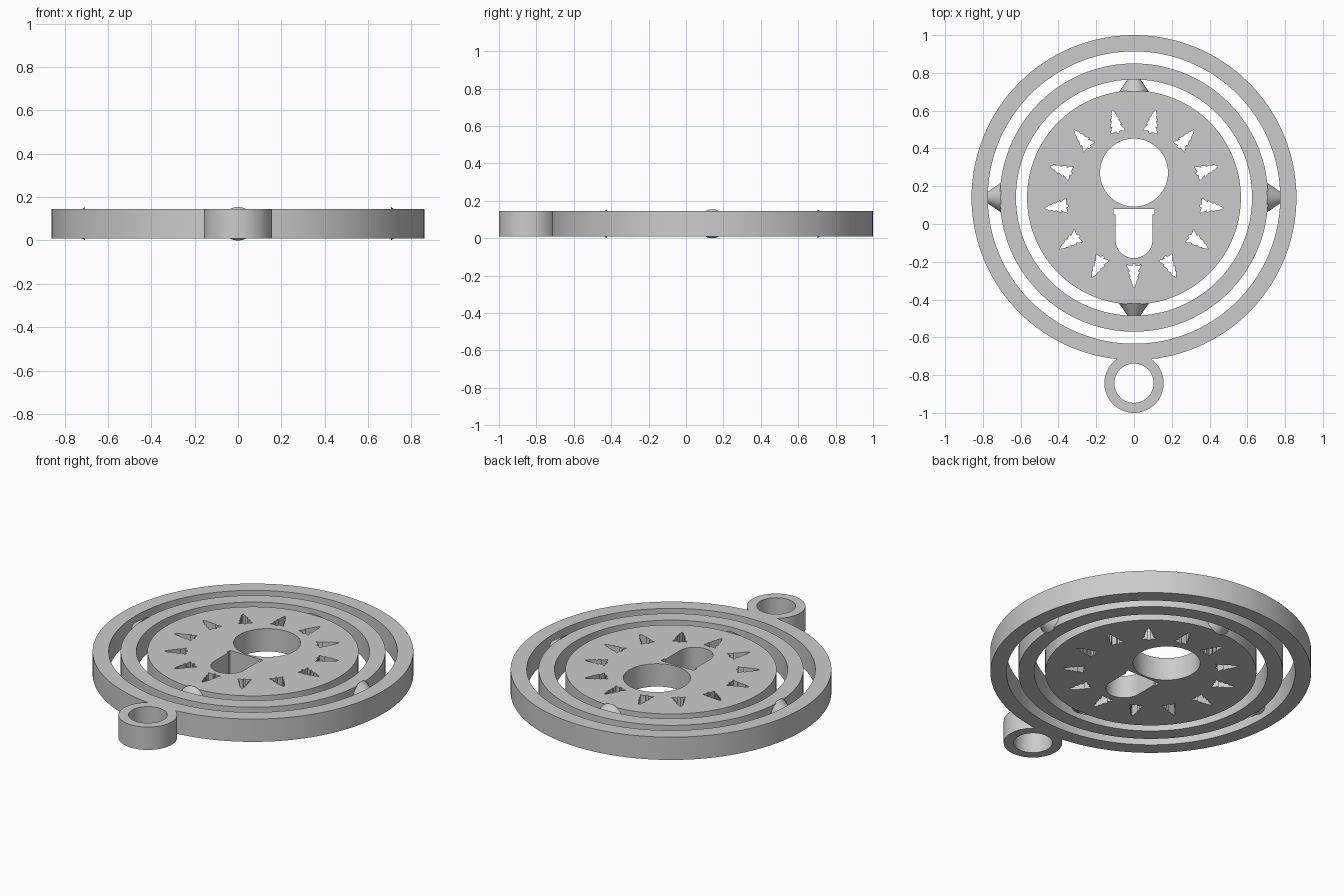
import bpy, bmesh
from math import sin, cos, pi, radians
from mathutils import Matrix, Vector

if "Cube" in bpy.data.objects:
    bpy.data.objects.remove(bpy.data.objects["Cube"])

CY = 0.14                  # centre of the nested rings
BOTTOM, TOP = 0.01, 0.145
MID = (BOTTOM + TOP) / 2

grey = bpy.data.materials.new("plain grey")
grey.use_nodes = True
grey.diffuse_color = (0.6, 0.6, 0.6, 1)
grey.node_tree.nodes["Principled BSDF"].inputs["Base Color"].default_value = (0.6, 0.6, 0.6, 1)


def circle(r, y=CY, n=128):
    return [(r * cos(2 * pi * i / n), y + r * sin(2 * pi * i / n)) for i in range(n)]


def finish(ob):
    ob.data.materials.clear()
    ob.data.materials.append(grey)
    bpy.ops.object.select_all(action='DESELECT')
    ob.select_set(True)
    bpy.context.view_layer.objects.active = ob
    bpy.ops.object.shade_smooth_by_angle(angle=radians(30))


def plate(name, outlines):
    """Flat slab: the first outline is the rim, the others are holes."""
    cu = bpy.data.curves.new(name, 'CURVE')
    cu.dimensions, cu.fill_mode = '2D', 'BOTH'
    cu.extrude = (TOP - BOTTOM) / 2
    for pts in outlines:
        sp = cu.splines.new('POLY')
        sp.points.add(len(pts) - 1)
        for p, (x, y) in zip(sp.points, pts):
            p.co = (x, y, 0, 1)
        sp.use_cyclic_u = True
    tmp = bpy.data.objects.new(name + " outline", cu)
    bpy.context.collection.objects.link(tmp)
    dg = bpy.context.evaluated_depsgraph_get()
    me = bpy.data.meshes.new_from_object(tmp.evaluated_get(dg))
    bpy.data.objects.remove(tmp)
    bm = bmesh.new()
    bm.from_mesh(me)
    bmesh.ops.translate(bm, verts=bm.verts, vec=(0, 0, MID))
    bmesh.ops.remove_doubles(bm, verts=bm.verts, dist=0.0001)
    bmesh.ops.recalc_face_normals(bm, faces=bm.faces)
    bm.to_mesh(me)
    bm.free()
    ob = bpy.data.objects.new(name, me)
    bpy.context.collection.objects.link(ob)
    return ob


# outer ring fused with the hanging loop
outer = plate("outer_ring", [circle(0.86), circle(0.774)])
loop = plate("hanging_loop", [circle(0.157, -0.843, 64), circle(0.104, -0.843, 64)])
mod = outer.modifiers.new("fuse loop", 'BOOLEAN')
mod.operation, mod.solver, mod.object = 'UNION', 'EXACT', loop
bpy.context.view_layer.objects.active = outer
bpy.ops.object.modifier_apply(modifier=mod.name)
bpy.data.objects.remove(loop)
finish(outer)

# middle ring
finish(plate("middle_ring", [circle(0.71), circle(0.625)]))

# pine tree cutout: half widths at distances from the centre, tip outwards
half = [(0.007, 0.352), (0.007, 0.362), (0.04, 0.357), (0.021, 0.392), (0.032, 0.39),
        (0.016, 0.422), (0.024, 0.42), (0.01, 0.448), (0.015, 0.447)]
tree = half + [(0, 0.478)] + [(-w, r) for w, r in reversed(half)]
holes = []
for i in range(13):
    turn = Matrix.Rotation(2 * pi * i / 13 + pi, 2)
    holes.append([tuple(turn @ Vector(p) + Vector((0, CY))) for p in tree])

# keyhole slot: round end below a slightly wider bar
slot = [(0.098 * cos(a), -0.083 + 0.098 * sin(a))
        for a in (pi + pi * i / 32 for i in range(33))]
slot += [(0.098, 0.05), (0.108, 0.05), (0.108, 0.08), (-0.108, 0.08), (-0.108, 0.05), (-0.098, 0.05)]
finish(plate("centre_disc", [circle(0.566), circle(0.18, 0.272), slot] + holes))


# pivot cones: disc to middle ring front and back, middle ring to outer ring at the sides
def pivot(name, angle, start):
    bm = bmesh.new()
    bmesh.ops.create_cone(bm, cap_ends=True, segments=48, radius1=0.0775, radius2=0.02, depth=0.085)
    bmesh.ops.translate(bm, verts=bm.verts, vec=(0, 0, start + 0.0425))
    bmesh.ops.transform(bm, verts=bm.verts,
                        matrix=Matrix.Translation((0, CY, MID)) @ Matrix.Rotation(angle, 4, 'Z')
                        @ Matrix.Rotation(pi / 2, 4, 'Y'))
    me = bpy.data.meshes.new(name)
    bm.to_mesh(me)
    bm.free()
    ob = bpy.data.objects.new(name, me)
    bpy.context.collection.objects.link(ob)
    finish(ob)


for name, angle, start in (("left_pivot", 0, 0.705), ("back_pivot", pi / 2, 0.562),
                           ("right_pivot", pi, 0.705), ("front_pivot", -pi / 2, 0.562)):
    pivot(name, angle, start)
